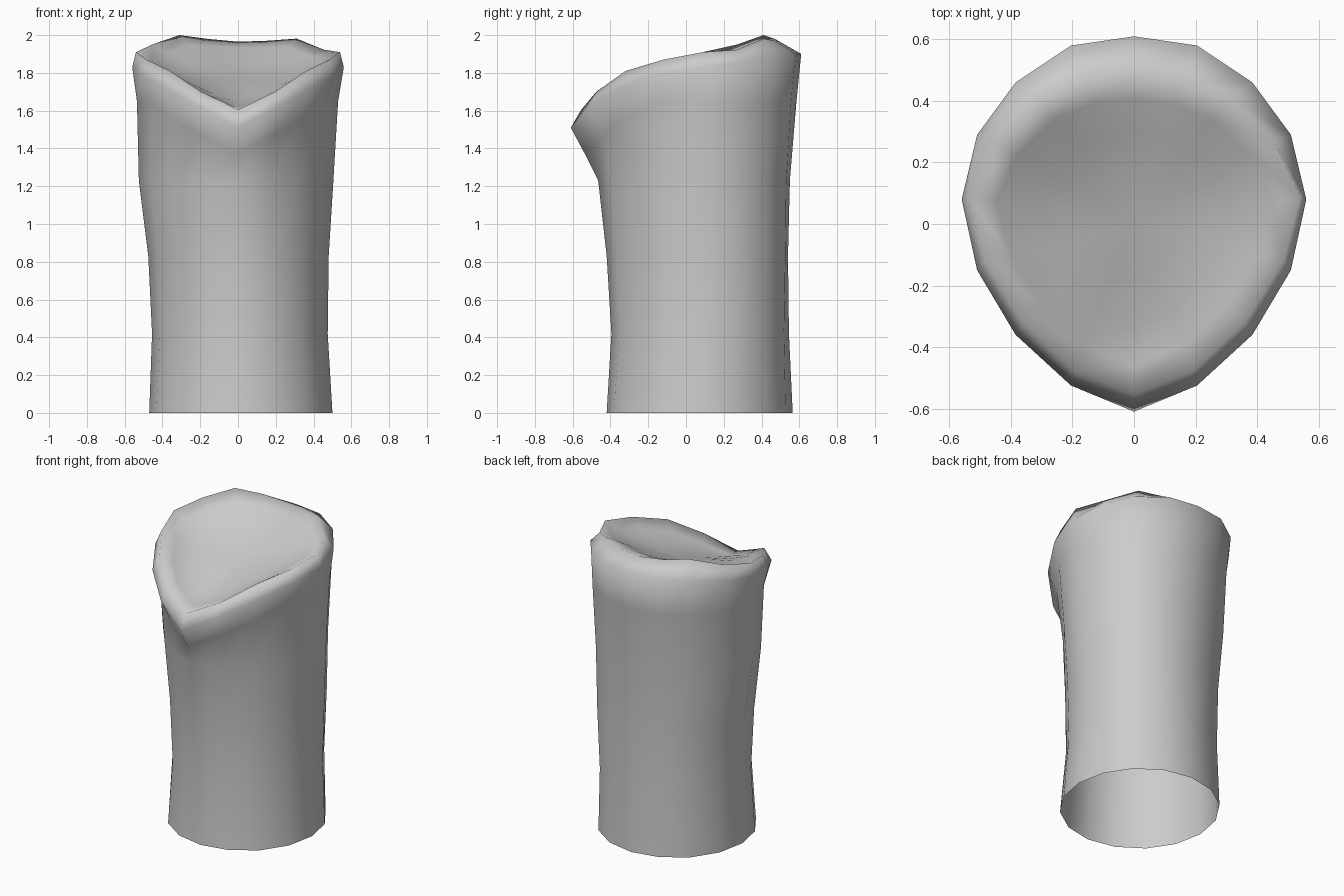
import bpy, bmesh, math

if "Cube" in bpy.data.objects:
    bpy.data.objects.remove(bpy.data.objects["Cube"])

N = 16

def mirror(half):
    # half ring from front centre round the right side to the back centre
    return half + [(-x, y, z) for x, y, z in half[-2:0:-1]]

def section(z, left, right, front, back, pinch=0, bulge=0):
    # ellipse with narrowed front quarters and a fuller back right quarter
    cx, cy = (left + right) / 2, (front + back) / 2
    ring = []
    for i in range(N):
        s, c = math.sin(2 * math.pi * i / N), math.cos(2 * math.pi * i / N)
        q = abs(2 * s * c)
        d = -pinch * q if c > 0 else bulge * q if s > 0 else 0
        ring.append((cx + ((right - left) / 2 + d) * s, cy - ((back - front) / 2 + d) * c, z))
    return ring

# teardrop rim: outer edge, then crest (back corner a little lower on the right)
outer = mirror([(0, -.61, 1.51), (.205, -.525, 1.62), (.385, -.36, 1.72), (.51, -.15, 1.79),
                (.56, .08, 1.83), (.51, .29, 1.86), (.385, .46, 1.89), (.205, .58, 1.90), (0, .61, 1.90)])
crest = mirror([(0, -.555, 1.605), (.195, -.475, 1.70), (.36, -.32, 1.81), (.485, -.12, 1.87),
                (.54, .09, 1.91), (.455, .27, 1.95), (.31, .41, 2.0), (.16, .47, 1.98), (0, .49, 1.965)])
crest = [(x, y, z - (.06 * x if x > 0 and y > .2 else 0)) for x, y, z in crest]

# shoulder under the rim, dropping toward the front and following the beak
neck = [(x, y, 1.38 + .27 * min(1, i / 3, (N - i) / 3))
        for i, (x, y, z) in enumerate(section(0, -.535, .53, -.50, .585, .035, .02))]
neck[0] = (0, -.54, 1.38)

def dish(scale, lift):
    # shrink the crest inward and sink it to a gently tilted floor
    ring = []
    for x, y, z in crest:
        yy = y * scale
        floor = 1.765 + .30 * yy
        ring.append((x * scale, yy, floor + (z - floor) * lift))
    return ring

rings = [section(0, -.47, .50, -.42, .565),
         section(.42, -.455, .475, -.395, .545, .01, .015),
         section(.83, -.475, .48, -.42, .54, .02, .035),
         section(1.23, -.525, .505, -.465, .55, .04, .03),
         neck, outer, crest,
         dish(.83, .62), dish(.60, .25), dish(.30, .05)]

bm = bmesh.new()
loops = [[bm.verts.new(p) for p in r] for r in rings]
for a, b in zip(loops, loops[1:]):
    for i in range(N):
        j = (i + 1) % N
        bm.faces.new((a[i], a[j], b[j], b[i]))
mid = bm.verts.new((0, 0, 1.765))
for i in range(N):
    bm.faces.new((loops[-1][i], loops[-1][(i + 1) % N], mid))
for f in bm.faces:
    f.smooth = True

# hollow stem, open at the bottom, with a dished lipped top
mesh = bpy.data.meshes.new("lipped_stem")
bm.to_mesh(mesh)
bm.free()
obj = bpy.data.objects.new("lipped_stem", mesh)
bpy.context.collection.objects.link(obj)
